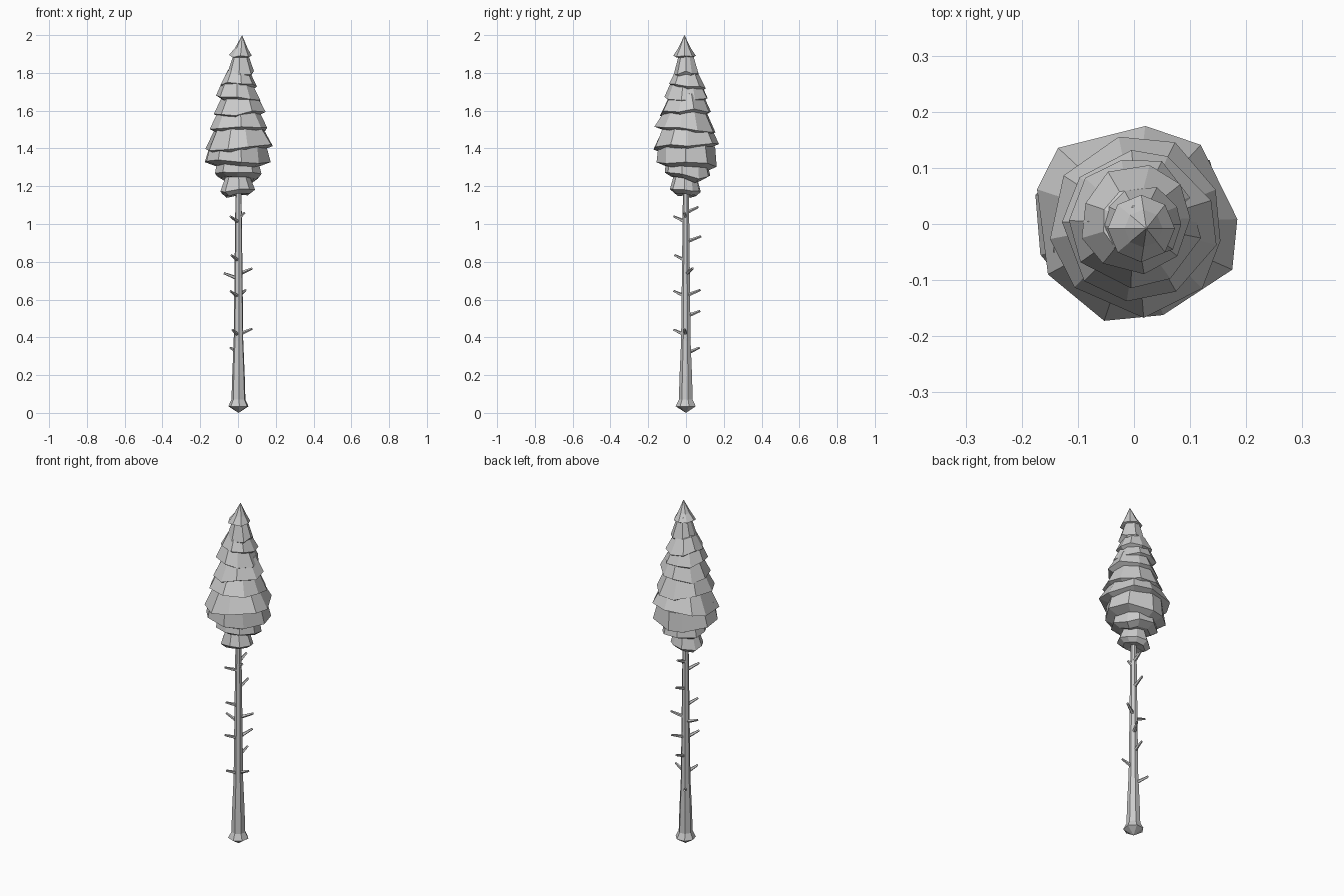
import bpy, bmesh, math, random
from mathutils import Vector

if "Cube" in bpy.data.objects:
    bpy.data.objects.remove(bpy.data.objects["Cube"])

random.seed(7)

def finish(bm, name):
    bmesh.ops.recalc_face_normals(bm, faces=bm.faces)
    me = bpy.data.meshes.new(name)
    bm.to_mesh(me)
    bm.free()
    ob = bpy.data.objects.new(name, me)
    bpy.context.collection.objects.link(ob)
    return ob

def skin(bm, rings):
    """Join rings of points; single-point rings become fan tips."""
    vs = [[bm.verts.new(p) for p in r] for r in rings]
    for a, b in zip(vs, vs[1:]):
        n = max(len(a), len(b))
        for i in range(n):
            j = (i + 1) % n
            if len(a) == 1:
                bm.faces.new((a[0], b[i], b[j]))
            elif len(b) == 1:
                bm.faces.new((a[i], a[j], b[0]))
            else:
                bm.faces.new((a[i], a[j], b[j], b[i]))

def ring(cx, cy, z, r, n, turn=0.0):
    return [(cx + r * math.cos(turn + math.tau * i / n),
             cy + r * math.sin(turn + math.tau * i / n), z) for i in range(n)]

# Trunk: flared foot with a shallow pointed underside
bm = bmesh.new()
profile = [(0.035, 0.055), (0.07, 0.038), (0.20, 0.034), (0.38, 0.026),
           (0.80, 0.021), (1.20, 0.016), (1.60, 0.010)]
skin(bm, [[(0.003, 0, 0)]] +
     [ring(0.003, 0, z, r, 7, 0.3) for z, r in profile] + [[(0.01, 0, 1.7)]])
finish(bm, "trunk")

# Dead branch stubs, given by their tips
tips = [(-.04, -.065, 1.04), (.01, .065, 1.09), (.035, -.01, 1.06), (.01, .08, .935),
        (-.035, -.06, .835), (-.075, .0, .74), (.075, .035, .765), (-.04, -.065, .645),
        (.04, .075, .65), (.01, .075, .54), (-.03, -.065, .44), (.075, -.01, .445),
        (-.04, .07, .345)]
bm = bmesh.new()
for t in tips:
    tip = Vector(t)
    root = Vector((0.003, 0, tip.z - 0.03))
    d = (tip - root).normalized()
    side = d.cross(Vector((0, 0, 1))).normalized()
    up = side.cross(d)
    def loop(c, r):
        return [c + r * (side * math.cos(a) + up * math.sin(a))
                for a in (math.tau * i / 5 for i in range(5))]
    skin(bm, [[root], loop(root, 0.011), loop(tip, 0.006), [tip]])
finish(bm, "branch_stubs")

# Foliage tiers: rim z, centre x, centre y, radius x, radius y, top z, top radius
tiers = [(1.795, .012, 0, .078, .070, 1.91, .035),
         (1.735, .003, .005, .103, .100, 1.81, .060),
         (1.665, -.003, 0, .122, .120, 1.75, .078),
         (1.590, .008, 0, .142, .140, 1.68, .092),
         (1.505, .003, .003, .166, .166, 1.61, .105),
         (1.410, 0, .001, .192, .185, 1.52, .125),
         (1.320, -.003, .004, .177, .165, 1.42, .150),
         (1.255, .000, .005, .132, .125, 1.33, .110),
         (1.175, -.003, -.003, .096, .086, 1.26, .060)]
for k, (z, cx, cy, rx, ry, zt, rt) in enumerate(tiers):
    n = 9
    turn, tilt = random.uniform(0, 6), random.uniform(0, 6)
    rim, under, top = [], [], []
    for i in range(n):
        a = turn + math.tau * (i + random.uniform(-.2, .2)) / n
        c, s = math.cos(a), math.sin(a)
        f = random.uniform(0.92, 1.03)
        dz = 0.011 * math.cos(a - tilt) + random.uniform(-.011, .011)
        rim.append((cx + f * rx * c, cy + f * ry * s, z + dz))
        under.append((cx + .66 * rx * c, cy + .66 * ry * s, z + dz - .022))
        top.append((cx + rt * c, cy + rt * s, zt + dz * .6))
    bm = bmesh.new()
    skin(bm, [[(cx, cy, zt + .02)], top, rim, under, [(cx, cy, z - .015)]])
    finish(bm, f"foliage_tier_{k + 1}")

# Pointed crown
bm = bmesh.new()
flare = [(x, y, z + random.uniform(-.01, .01)) for x, y, z in ring(.013, -.008, 1.89, .06, 8)]
skin(bm, [[(.022, -.008, 2.0)], ring(.017, -.008, 1.93, .034, 8), flare,
          ring(.013, -.005, 1.88, .035, 8), [(.013, -.005, 1.88)]])
finish(bm, "crown_tip")
